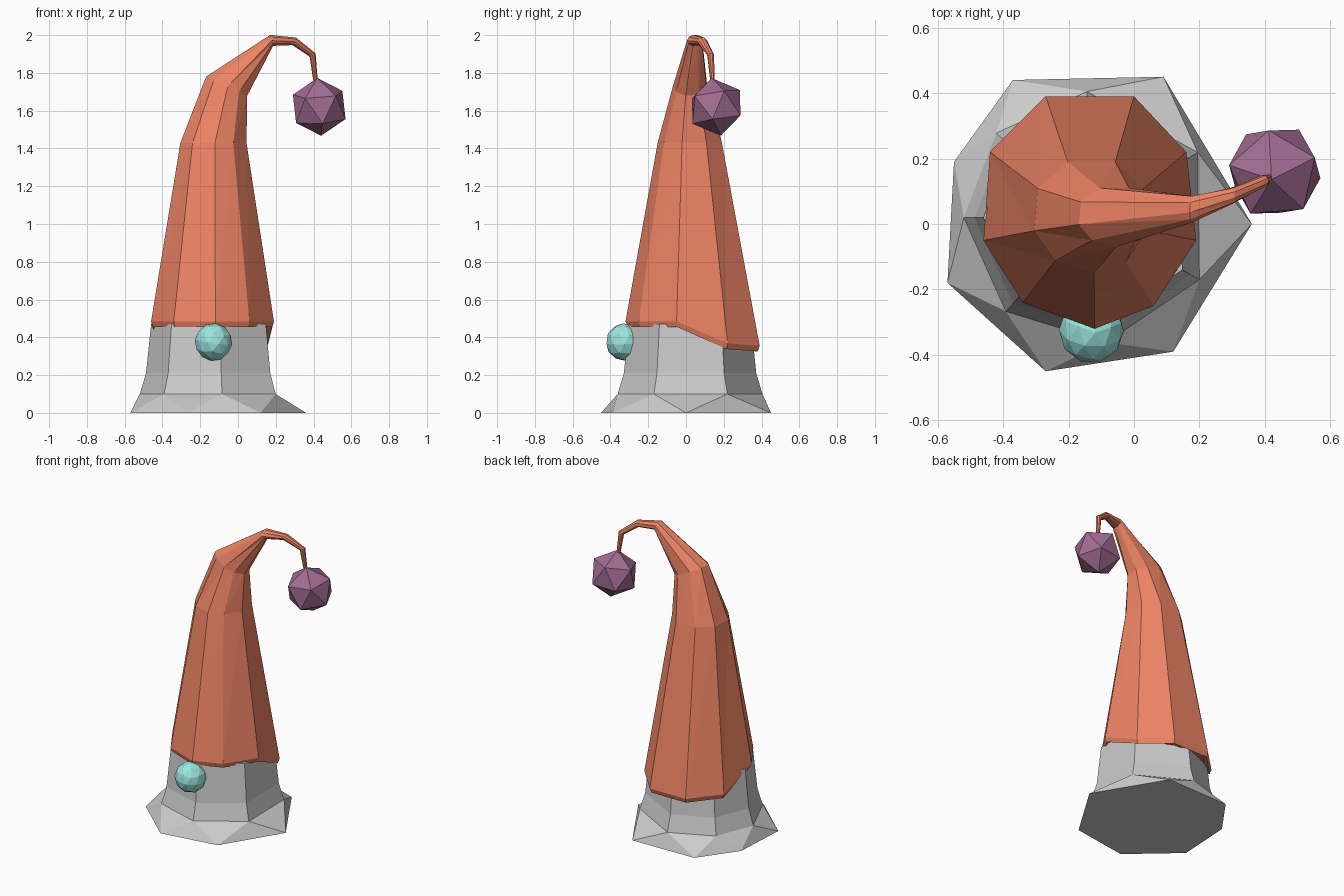
import bpy, bmesh, math
from mathutils import Euler

if "Cube" in bpy.data.objects:
    bpy.data.objects.remove(bpy.data.objects["Cube"])


def finish(name, bm, color=None):
    bmesh.ops.recalc_face_normals(bm, faces=bm.faces)
    me = bpy.data.meshes.new(name)
    bm.to_mesh(me)
    bm.free()
    ob = bpy.data.objects.new(name, me)
    bpy.context.collection.objects.link(ob)
    if color:
        mat = bpy.data.materials.new(name + "_color")
        mat.diffuse_color = (*color, 1)
        mat.use_nodes = True
        mat.node_tree.nodes["Principled BSDF"].inputs["Base Color"].default_value = mat.diffuse_color
        me.materials.append(mat)
    return ob


def loft(name, rings, color=None, twists=()):
    """Skin a stack of rings; the gaps listed in twists are offset by half a side."""
    bm = bmesh.new()
    loops = [[bm.verts.new(p) for p in ring] for ring in rings]
    for k, (a, b) in enumerate(zip(loops, loops[1:])):
        n = len(a)
        for i in range(n):
            j = (i + 1) % n
            bm.faces.new((a[i], a[j], b[i]))
            bm.faces.new((a[j], b[j], b[i]))
    bm.faces.new(loops[0])
    bm.faces.new(loops[-1])
    return finish(name, bm, color)


def ball(name, loc, r, sub, rot, color):
    bm = bmesh.new()
    bmesh.ops.create_icosphere(bm, subdivisions=sub, radius=r)
    ob = finish(name, bm, color)
    ob.location = loc
    ob.rotation_euler = Euler(rot)
    return ob


# Body: flared seven-sided skirt rising into the hat
foot = [(0.36, 0.0), (0.09, 0.45), (-0.37, 0.44), (-0.55, 0.19),
        (-0.57, -0.18), (-0.27, -0.45), (0.12, -0.39)]
angles = [math.atan2(y - 0.01, x + 0.13) for x, y in foot]
mids = []
for a, b in zip(angles, angles[1:] + angles[:1]):
    mids.append(a + ((b - a) % (2 * math.pi)) / 2)


def body_ring(angs, r, z, cy=0.02):
    return [(-0.135 + r * math.cos(a), cy + r * math.sin(a), z) for a in angs]


loft("body", [[(x, y, 0) for x, y in foot],
              body_ring(mids, 0.385, 0.10),
              body_ring(mids, 0.352, 0.21),
              body_ring(mids, 0.325, 0.47)])

# Hat: sloping brim, tall cone, drooping tip
brim = [(-0.27, 0.39), (0.0, 0.39), (0.16, 0.22), (0.19, -0.05), (0.06, -0.25),
        (-0.12, -0.32), (-0.34, -0.24), (-0.46, -0.05), (-0.44, 0.22)]
CX, CY = -0.135, 0.035


def brim_z(y):
    return 0.48 - 0.13 * min(max((y + 0.05) / 0.30, 0), 1)


def brim_ring(scale, dz):
    return [(CX + (x - CX) * scale, CY + (y - CY) * scale, brim_z(y) + dz)
            for x, y in brim]


def hat_ring(cx, cy, cz, tilt, ru, rv):
    t = math.radians(tilt)
    ring = []
    for x, y in brim:
        u, v = (x - CX) / 0.325 * ru, (y - CY) / 0.355 * rv
        ring.append((cx + u * math.cos(t), cy + v, cz - u * math.sin(t)))
    return ring


loft("hat", [brim_ring(0.90, 0.0),
             brim_ring(0.97, -0.025),
             brim_ring(1.0, 0.005),
             hat_ring(-0.13, 0.02, 1.43, 0, 0.175, 0.17),
             hat_ring(-0.06, 0.02, 1.73, 25, 0.12, 0.09),
             hat_ring(0.178, 0.045, 1.972, 75, 0.03, 0.04),
             hat_ring(0.298, 0.085, 1.967, 115, 0.022, 0.025),
             hat_ring(0.395, 0.13, 1.895, 150, 0.018, 0.018),
             hat_ring(0.41, 0.14, 1.76, 175, 0.012, 0.012)],
     (0.85, 0.23, 0.13))

# Nose and pompom
ball("nose", (-0.13, -0.325, 0.375), 0.1, 2, (0.1, 0.1, 0.3), (0.33, 0.79, 0.74))
ball("pompom", (0.43, 0.16, 1.62), 0.155, 1, (0.12, -0.12, 0.4), (0.36, 0.15, 0.29))
